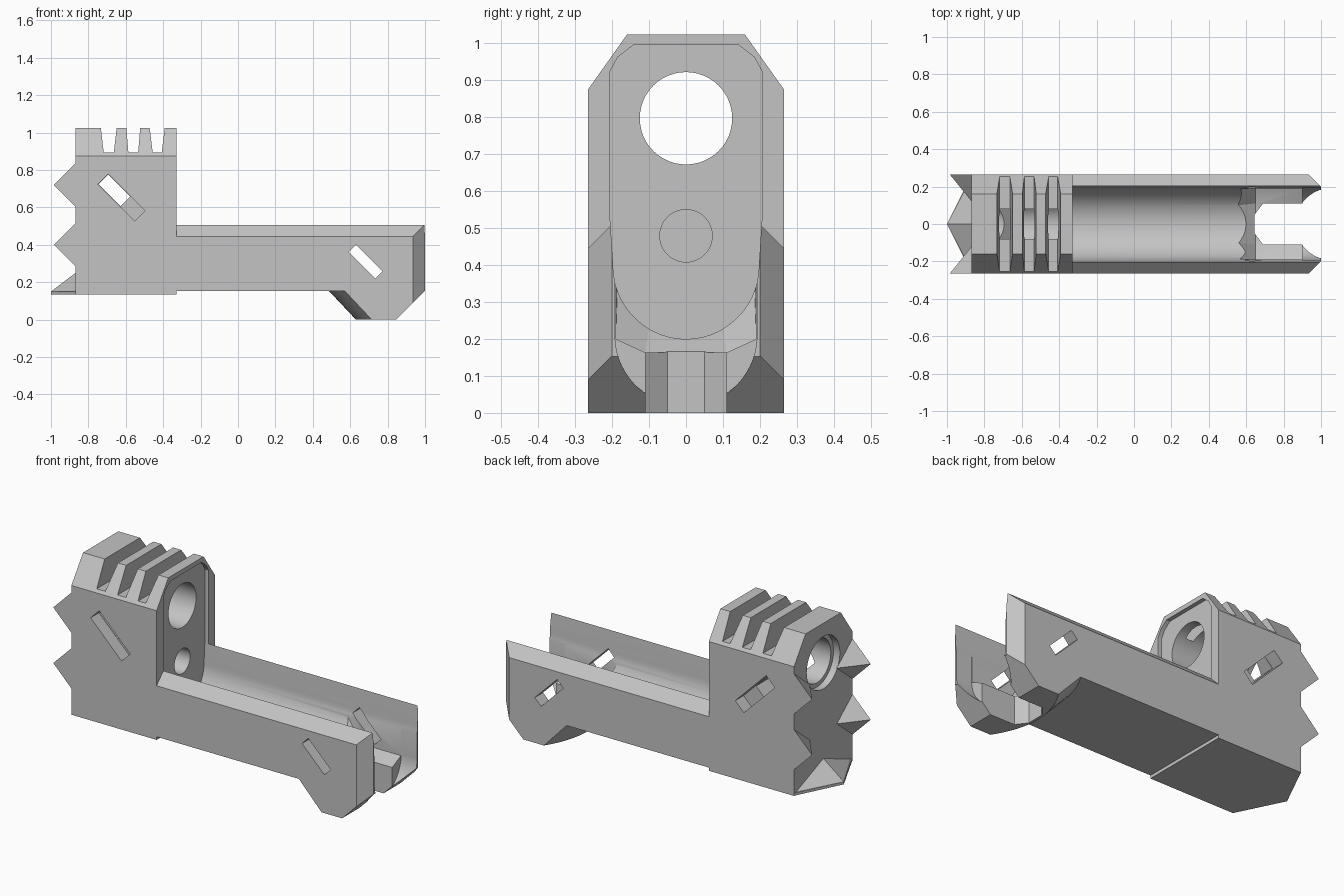
import bpy, bmesh, math
from mathutils import Vector, Matrix

if "Cube" in bpy.data.objects:
    bpy.data.objects.remove(bpy.data.objects["Cube"])

grey = bpy.data.materials.new("light_grey")
grey.use_nodes = True
grey.diffuse_color = (0.55, 0.55, 0.55, 1)
grey.node_tree.nodes["Principled BSDF"].inputs["Base Color"].default_value = (0.55, 0.55, 0.55, 1)


def finish(name, bm):
    bmesh.ops.recalc_face_normals(bm, faces=bm.faces)
    mesh = bpy.data.meshes.new(name)
    bm.to_mesh(mesh)
    bm.free()
    mesh.materials.append(grey)
    obj = bpy.data.objects.new(name, mesh)
    bpy.context.collection.objects.link(obj)
    return obj


def loft(name, rings):
    """Closed solid through rings of 3D points."""
    bm = bmesh.new()
    loops = [[bm.verts.new(p) for p in ring] for ring in rings]
    for low, high in zip(loops, loops[1:]):
        for i in range(len(low)):
            j = (i + 1) % len(low)
            bm.faces.new((low[i], low[j], high[j], high[i]))
    bm.faces.new(loops[0])
    bm.faces.new(loops[-1])
    return finish(name, bm)


def prism(name, profile, axis, start, end):
    """Extrude a 2D profile along one axis."""
    place = {"x": lambda p, t: (t, p[0], p[1]),
             "y": lambda p, t: (p[0], t, p[1]),
             "z": lambda p, t: (p[0], p[1], t)}[axis]
    return loft(name, [[place(p, t) for p in profile] for t in (start, end)])


def mirrored(half):
    """Mirror a profile running from the +y bottom to the +y top."""
    return half + [(-y, z) for y, z in reversed(half)]


def circle(radius, z, steps=48):
    return [(radius * math.cos(math.tau * i / steps),
             z + radius * math.sin(math.tau * i / steps)) for i in range(steps)]


def slanted(cx, cz, length, width, along=0.0):
    """Rectangle falling to the right at 45 degrees, in the xz plane."""
    turn = Matrix.Rotation(-math.pi / 4, 2)
    corners = [(-1, -1), (1, -1), (1, 1), (-1, 1)]
    return [tuple(turn @ Vector((along + a * length / 2, b * width / 2)) + Vector((cx, cz)))
            for a, b in corners]


def rounded_trough(radius, centre, top):
    """Round-bottomed profile closed by the given upper half points."""
    arc = [(radius * math.sin(a), centre - radius * math.cos(a))
           for a in (math.pi / 2 * (i + 0.5) / 16 for i in range(16))]
    return mirrored(arc + [(radius, centre)] + top)


def combine(body, tool, operation):
    mod = body.modifiers.new("cut", "BOOLEAN")
    mod.object, mod.operation, mod.solver = tool, operation, "EXACT"
    bpy.context.view_layer.update()
    mesh = bpy.data.meshes.new_from_object(
        body.evaluated_get(bpy.context.evaluated_depsgraph_get()))
    body.modifiers.clear()
    body.data = mesh
    bpy.data.objects.remove(tool)


# Tall rear block, long rail and foot
W = 0.265
body = prism("body", mirrored([(W, 0.135), (W, 0.875), (0.16, 1.023)]), "x", -0.87, -0.33)
rail = prism("rail", mirrored([(W, 0.153), (W, 0.445), (0.2, 0.511)]), "x", -0.4, 1.0)
combine(body, rail, "UNION")


def foot_ring(z, back, front):
    ys = [W - 2 * W * i / 16 for i in range(17)]
    return [(back + 0.085 * (y / W) ** 2, y, z) for y in ys] + [(front, -W, z), (front, W, z)]


foot = loft("foot", [foot_ring(0, 0.63, 0.845), foot_ring(0.154, 0.485, 0.999),
                     foot_ring(0.18, 0.485, 0.999)])
combine(body, foot, "UNION")

# Hollow channel, including the shallow recess in the block face
pocket = mirrored([(0.11, 0.163), (0.19, 0.2), (0.19, 0.7)])
pocket_start = mirrored([(0.1, 0.235), (0.185, 0.36), (0.185, 0.7)])
cutters = [
    prism("channel", rounded_trough(0.197, 0.397, [(0.205, 0.52), (0.205, 0.925), (0.185, 0.962),
                                                   (0.14, 0.997)]), "x", -0.353, 1.1),
    loft("foot_pocket", [[(x, y, z) for y, z in ring] for x, ring in
                         ((0.55, pocket_start), (0.65, pocket), (1.1, pocket))]),
    prism("mouth", rounded_trough(0.192, 0.21, [(0.192, 0.7)]), "x", 0.9, 1.1),
    prism("throat", [(0.645, -0.05), (0.69, -0.11), (1.1, -0.11),
                     (1.1, 0.11), (0.69, 0.11), (0.645, 0.05)], "z", -0.1, 0.4),
    # Main bore, its stepped rear rim and the small blind hole
    prism("bore", circle(0.125, 0.797), "x", -1.0, -0.3),
    prism("bore_rim", circle(0.15, 0.797), "x", -1.0, -0.83),
    prism("blind_hole", circle(0.071, 0.479), "x", -0.6, -0.3),
    prism("rail_window", slanted(0.682, 0.31, 0.2, 0.056), "y", -0.5, 0.5),
]
# Slanted block windows and bevelled front corners
for side in (-1, 1):
    cutters.append(prism("window_recess", slanted(-0.623, 0.652, 0.277, 0.077),
                         "y", side * 0.19, side * 0.5))
    cutters.append(prism("end_bevel", [(0.935, side * W), (1.0, side * 0.2), (1.1, side * 0.1),
                                       (1.1, side * 0.4), (0.8, side * 0.4)], "z", -0.1, 0.6))
cutters.append(prism("block_window", slanted(-0.623, 0.652, 0.165, 0.073, -0.054), "y", -0.22, 0.22))
# Tapered grooves across the top
for left, right, inset in ((-0.733, -0.649, 0.015), (-0.597, -0.523, 0.011), (-0.472, -0.392, 0.016)):
    cutters.append(prism("groove", [(left, 1.023), (left + inset, 0.892), (right - inset, 0.892),
                                    (right, 1.023), (right, 1.1), (left, 1.1)], "y", -0.5, 0.5))
for cutter in cutters:
    combine(body, cutter, "DIFFERENCE")


# Rear spikes
def spike(name, tip, base):
    bm = bmesh.new()
    top = bm.verts.new(tip)
    ring = [bm.verts.new((-0.868, y, z)) for y, z in base]
    bm.faces.new(ring)
    for i in range(len(ring)):
        bm.faces.new((ring[i], ring[(i + 1) % len(ring)], top))
    return finish(name, bm)


for side, label in ((1, "left"), (-1, "right")):
    for z, level in ((0.719, "upper"), (0.4, "lower")):
        spike(f"{level}_{label}_spike", (-0.985, side * W, z),
              [(side * W, z - 0.117), (side * W, z + 0.117), (side * 0.12, z)])
spike("bottom_spike", (-1.0, 0, 0.15), [(-0.25, 0.15), (0.25, 0.15), (0, 0.25)])
prism("bottom_plate", [(-0.868, -W), (-0.868, W), (-1.0, 0)], "z", 0.135, 0.15)

# Smooth the round walls, keep the edges crisp
bpy.ops.object.select_all(action="DESELECT")
body.select_set(True)
bpy.context.view_layer.objects.active = body
bpy.ops.object.shade_smooth_by_angle(angle=math.radians(25))
